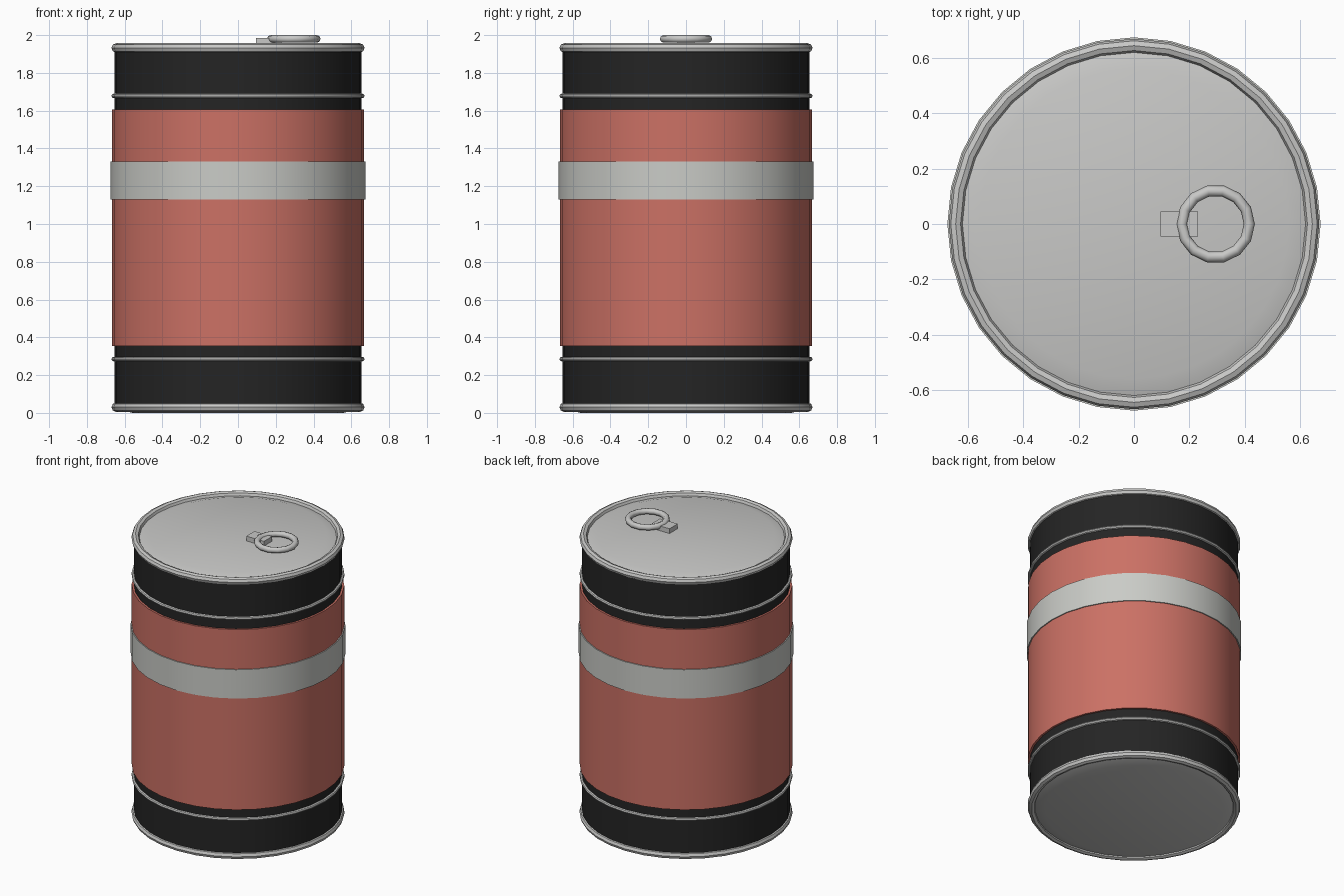
import bpy, bmesh, math

SIDES = 32

if "Cube" in bpy.data.objects:
    bpy.data.objects.remove(bpy.data.objects["Cube"], do_unlink=True)


def material(name, rgb, metallic=0.0):
    m = bpy.data.materials.new(name)
    m.use_nodes = True
    m.diffuse_color = (*rgb, 1)
    m.node_tree.nodes["Principled BSDF"].inputs["Base Color"].default_value = (*rgb, 1)
    return m


black = material("black paint", (0.018, 0.018, 0.018))
red = material("faded red paint", (0.60, 0.165, 0.13))
silver = material("silver metal", (0.58, 0.58, 0.57))
pale = material("pale grey paint", (0.59, 0.60, 0.57))


def finish(obj, mat, angle=35):
    obj.data.materials.append(mat)
    bpy.ops.object.select_all(action="DESELECT")
    obj.select_set(True)
    bpy.context.view_layer.objects.active = obj
    bpy.ops.object.shade_smooth_by_angle(angle=math.radians(angle))


def lathe(name, profile, mat, closed=False):
    """Spin (radius, height) points round the vertical axis."""
    bm = bmesh.new()
    rings = []
    for r, z in profile:
        steps = [2 * math.pi * i / SIDES for i in range(SIDES)]
        rings.append([bm.verts.new((r * math.cos(a), r * math.sin(a), z)) for a in steps])
    pairs = list(zip(rings, rings[1:]))
    if closed:
        pairs.append((rings[-1], rings[0]))
    else:
        bm.faces.new(rings[0])
        bm.faces.new(rings[-1])
    for low, high in pairs:
        for i in range(SIDES):
            j = (i + 1) % SIDES
            bm.faces.new((low[i], low[j], high[j], high[i]))
    bmesh.ops.recalc_face_normals(bm, faces=bm.faces)
    mesh = bpy.data.meshes.new(name)
    bm.to_mesh(mesh)
    bm.free()
    obj = bpy.data.objects.new(name, mesh)
    bpy.context.collection.objects.link(obj)
    finish(obj, mat)
    return obj


def hoop(name, radius, thick, z, mat, sides=8):
    """Round bar bent into a ring about the vertical axis."""
    turns = [2 * math.pi * i / sides for i in range(sides)]
    points = [(radius + thick * math.cos(a), z + thick * math.sin(a)) for a in turns]
    return lathe(name, points, mat, closed=True)


def sleeve(name, radius, low, high, mat):
    return lathe(name, [(0.645, low), (radius, low), (radius, high), (0.645, high)], mat, closed=True)


# Drum body and painted bands
lathe("body", [(0.655, 0.03), (0.655, 1.93)], black)
sleeve("red_band", 0.668, 0.355, 1.605, red)
sleeve("pale_stripe", 0.675, 1.13, 1.33, pale)

# Rolled rims and thin hoops
for end, rim_z, hoop_z in (("bottom", 0.03, 0.285), ("top", 1.932, 1.678)):
    hoop(end + "_rim", 0.645, 0.025, rim_z, silver)
    hoop(end + "_hoop", 0.658, 0.012, hoop_z, silver)

# Lid and base plates, slightly domed at the edge
lathe("lid", [(0.63, 1.90), (0.63, 1.93), (0.56, 1.952)], silver)
lathe("base", [(0.56, 0.0), (0.63, 0.022), (0.63, 0.06)], silver)

# Pull ring and its tab
bpy.ops.mesh.primitive_torus_add(major_radius=0.122, minor_radius=0.02, major_segments=14,
                                 minor_segments=8, location=(0.295, 0, 1.98))
ring = bpy.context.object
ring.name = "pull_ring"
finish(ring, silver, 50)

bpy.ops.mesh.primitive_cube_add(size=1, location=(0.163, 0, 1.968))
tab = bpy.context.object
tab.name = "ring_tab"
tab.scale = (0.136, 0.09, 0.034)
finish(tab, silver)
